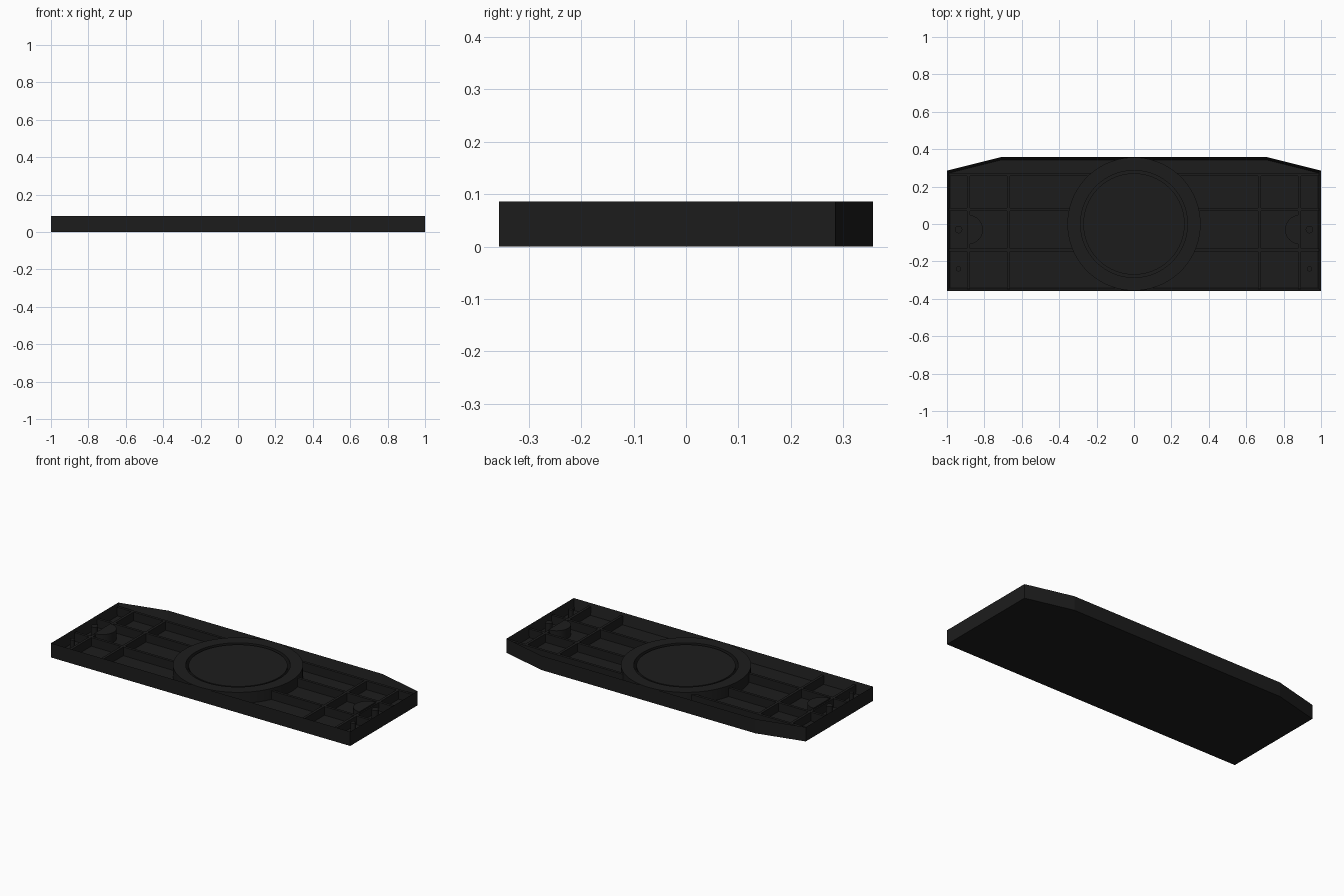
import bpy, bmesh, math

if "Cube" in bpy.data.objects:
    bpy.data.objects.remove(bpy.data.objects["Cube"])

H, FLOOR, RIB_TOP, WALL = 0.086, 0.02, 0.072, 0.015

mat = bpy.data.materials.new("dark_plastic")
mat.diffuse_color = (0.012, 0.012, 0.012, 1)
mat.use_nodes = True
mat.node_tree.nodes["Principled BSDF"].inputs["Base Color"].default_value = mat.diffuse_color


def finish(name, bm, smooth=False):
    bmesh.ops.recalc_face_normals(bm, faces=bm.faces)
    me = bpy.data.meshes.new(name)
    bm.to_mesh(me)
    bm.free()
    me.materials.append(mat)
    ob = bpy.data.objects.new(name, me)
    bpy.context.collection.objects.link(ob)
    if smooth:
        bpy.ops.object.select_all(action='DESELECT')
        bpy.context.view_layer.objects.active = ob
        ob.select_set(True)
        bpy.ops.object.shade_smooth_by_angle(angle=math.radians(30))
    return ob


def extrude(bm, pts, z0, z1):
    base = bm.faces.new([bm.verts.new((x, y, z0)) for x, y in pts])
    ext = bmesh.ops.extrude_face_region(bm, geom=[base], use_keep_orig=True)["geom"]
    bmesh.ops.translate(bm, vec=(0, 0, z1 - z0),
                        verts=[g for g in ext if isinstance(g, bmesh.types.BMVert)])
    return next(g for g in ext if isinstance(g, bmesh.types.BMFace))


def prism(name, pts, z0, z1, smooth=False):
    bm = bmesh.new()
    extrude(bm, pts, z0, z1)
    return finish(name, bm, smooth)


def arc(cx, cy, r, a0=0, a1=360, n=96):
    steps = n if a1 - a0 == 360 else n + 1
    return [(cx + r * math.cos(math.radians(a0 + (a1 - a0) * i / n)),
             cy + r * math.sin(math.radians(a0 + (a1 - a0) * i / n))) for i in range(steps)]


def box(name, x0, x1, y0, y1):
    return prism(name, [(x0, y0), (x1, y0), (x1, y1), (x0, y1)], FLOOR - 0.002, RIB_TOP)


# Tray: floor plate with a raised rim
bm = bmesh.new()
top = extrude(bm, [(-1, -0.357), (1, -0.357), (1, 0.285), (0.714, 0.357),
                   (-0.714, 0.357), (-1, 0.285)], 0, H)
bmesh.ops.recalc_face_normals(bm, faces=bm.faces)
bmesh.ops.inset_region(bm, faces=[top], thickness=WALL, use_even_offset=True)
bmesh.ops.translate(bm, vec=(0, 0, FLOOR - H), verts=top.verts)
finish("tray", bm)

# Central ring, revolved from a rectangular section
bm = bmesh.new()
n = 96
loops = []
for r, z in ((0.286, FLOOR), (0.356, FLOOR), (0.356, H), (0.286, H)):
    loops.append([bm.verts.new((x, y, z)) for x, y in arc(0, 0, r, n=n)])
for k in range(4):
    a, b = loops[k], loops[(k + 1) % 4]
    for i in range(n):
        j = (i + 1) % n
        bm.faces.new((a[i], a[j], b[j], b[i]))
finish("centre_ring", bm, True)

# Central disc, separated from the ring by a groove
prism("centre_disc", arc(0, 0, 0.271), FLOOR - 0.002, 0.082, True)

# Ribs and end fittings, mirrored left and right
w = 0.008
for s, side in ((-1, "left"), (1, "right")):
    for i, y in enumerate((0.265, 0.078, -0.138)):
        inner = math.sqrt(0.345 ** 2 - y * y)
        a, b = sorted((s * inner, s * 0.99))
        box(f"long_rib_{side}_{i}", a, b, y - w, y + w)
    for i, x in enumerate((0.672, 0.886)):
        box(f"cross_rib_{side}_{i}", s * x - w, s * x + w, -0.347, 0.265)
    # Half-round boss against the outer cross rib
    start = 90 if s > 0 else -90
    prism(f"half_boss_{side}", arc(s * 0.886, -0.03, 0.078, start, start + 180, 32),
          FLOOR - 0.002, 0.08, True)
    # Locating pins
    for i, (y, r) in enumerate(((-0.03, 0.02), (-0.24, 0.014))):
        prism(f"pin_{side}_{i}", arc(s * 0.938, y, r, n=24), FLOOR - 0.002, 0.082, True)
